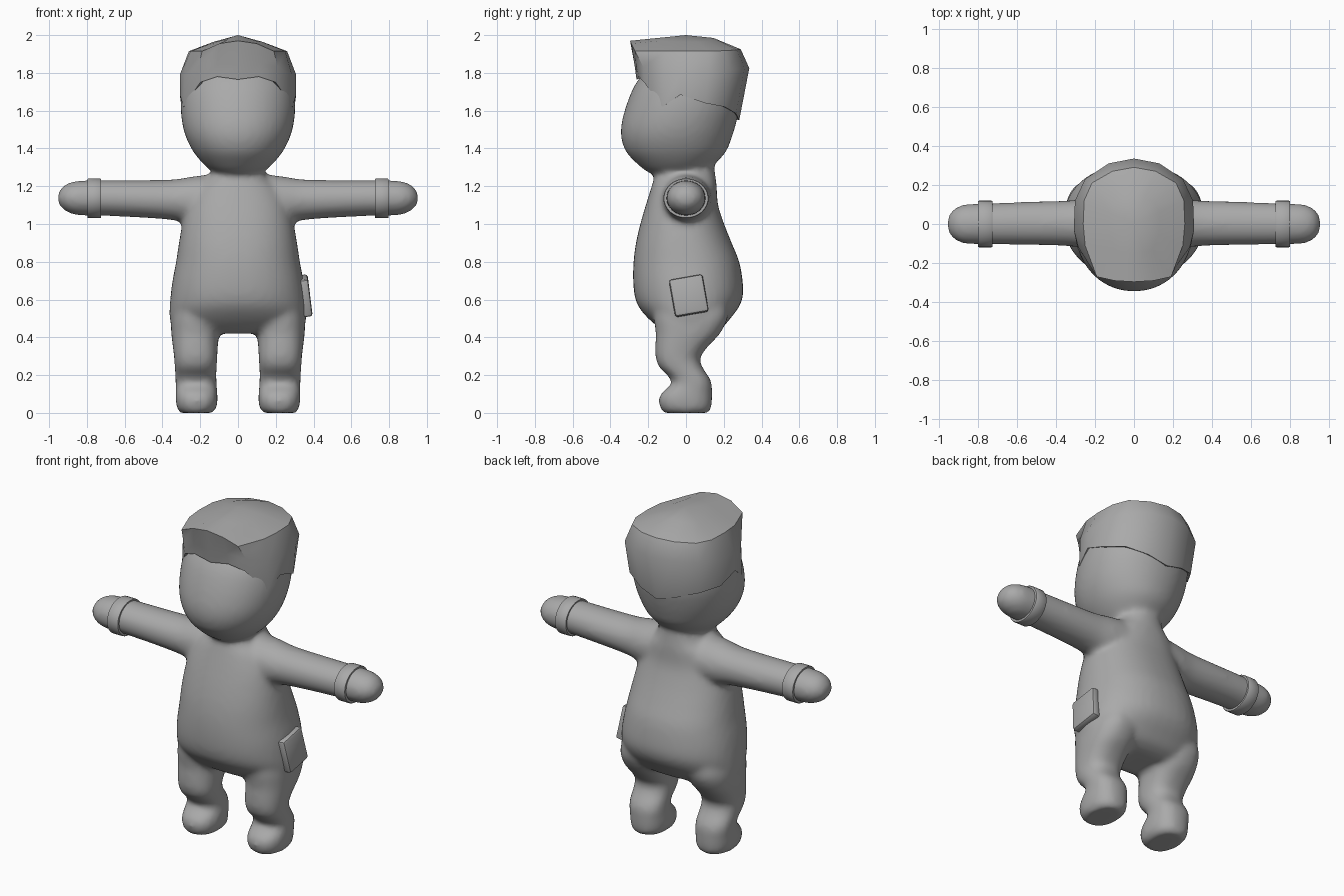
import bpy, bmesh, math
from mathutils import Vector, Matrix

if "Cube" in bpy.data.objects:
    bpy.data.objects.remove(bpy.data.objects["Cube"])

grey = bpy.data.materials.new("plain grey")
grey.diffuse_color = (0.4, 0.4, 0.4, 1)
grey.use_nodes = True
grey.node_tree.nodes["Principled BSDF"].inputs["Base Color"].default_value = grey.diffuse_color


def make_object(name, bm, angle=None):
    bmesh.ops.recalc_face_normals(bm, faces=bm.faces)
    me = bpy.data.meshes.new(name)
    bm.to_mesh(me)
    bm.free()
    me.materials.append(grey)
    ob = bpy.data.objects.new(name, me)
    bpy.context.collection.objects.link(ob)
    if angle is not None:
        bpy.ops.object.select_all(action='DESELECT')
        bpy.context.view_layer.objects.active = ob
        ob.select_set(True)
        bpy.ops.object.shade_smooth_by_angle(angle=math.radians(angle))
    return ob


def refine(rows, steps=4):
    """Catmull-Rom resampling of a list of rings."""
    out = []
    for i in range(len(rows) - 1):
        p = [rows[max(0, min(len(rows) - 1, i + k))] for k in (-1, 0, 1, 2)]
        for s in range(steps):
            t = s / steps
            out.append([0.5 * (2 * b + (c - a) * t + (2 * a - 5 * b + 4 * c - d) * t * t
                               + (3 * b - a - 3 * c + d) * t ** 3) for a, b, c, d in zip(*p)])
    return out + [rows[-1]]


def loft(bm, rows, power=2.0, axis='z', side=1, sides=40):
    """Rows are (position along axis, low u, high u, low v, high v)."""
    rings = []
    for w, u0, u1, v0, v1 in refine(rows):
        ring = []
        for k in range(sides):
            a = 2 * math.pi * k / sides
            c, s = math.cos(a), math.sin(a)
            u = (u0 + u1) / 2 + (u1 - u0) / 2 * math.copysign(abs(c) ** (2 / power), c)
            v = (v0 + v1) / 2 + (v1 - v0) / 2 * math.copysign(abs(s) ** (2 / power), s)
            co = (u * side, v, w) if axis == 'z' else (w * side, u, v)
            ring.append(bm.verts.new(co))
        rings.append(ring)
    for a, b in zip(rings, rings[1:]):
        for k in range(sides):
            bm.faces.new((a[k], a[k - 1], b[k - 1], b[k]))
    bm.faces.new(rings[0])
    bm.faces.new(rings[-1][::-1])


# Body: torso, head, legs and arms fused into one smooth skin
bm = bmesh.new()
torso = [(0.42, .26, -.09, .13), (0.45, .335, -.14, .19), (0.50, .362, -.20, .235),
         (0.56, .362, -.25, .28), (0.62, .357, -.272, .302), (0.70, .347, -.28, .30),
         (0.80, .328, -.278, .282), (0.90, .313, -.265, .242), (1.00, .295, -.242, .202),
         (1.10, .27, -.213, .17), (1.19, .225, -.185, .163), (1.24, .165, -.17, .158),
         (1.30, .135, -.155, .15), (1.40, .125, -.13, .14)]
loft(bm, [(z, -x, x, f, b) for z, x, f, b in torso], 2.25)
head = [(1.255, .07, -.15, .06), (1.28, .135, -.21, .11), (1.32, .185, -.26, .155),
        (1.38, .235, -.316, .21), (1.45, .272, -.342, .24), (1.52, .293, -.343, .262),
        (1.60, .303, -.325, .28), (1.68, .301, -.297, .28), (1.74, .29, -.268, .27),
        (1.80, .26, -.225, .24), (1.86, .19, -.16, .18), (1.88, .10, -.08, .10)]
loft(bm, [(z, -x, x, f, b) for z, x, f, b in head], 2.1)
leg = [(0, .135, .305, -.115, .115), (.025, .115, .322, -.135, .133), (.07, .108, .33, -.145, .138),
       (.11, .11, .33, -.125, .138), (.15, .113, .33, -.08, .137), (.19, .114, .332, -.09, .122),
       (.24, .113, .335, -.14, .088), (.29, .11, .338, -.16, .075), (.35, .107, .345, -.162, .115),
       (.42, .10, .353, -.16, .18), (.50, .09, .355, -.17, .22), (.56, .10, .34, -.17, .22)]
arm = [(.05, -.15, .15, 1.00, 1.27), (.15, -.14, .14, .99, 1.262), (.25, -.125, .13, 1.00, 1.25),
       (.34, -.113, .12, 1.02, 1.236), (.50, -.108, .115, 1.033, 1.232), (.70, -.105, .108, 1.043, 1.232),
       (.83, -.103, .103, 1.045, 1.23), (.88, -.097, .097, 1.054, 1.222), (.92, -.077, .077, 1.073, 1.205),
       (.945, -.047, .047, 1.10, 1.175), (.955, -.015, .015, 1.125, 1.15)]
for side in (1, -1):
    loft(bm, leg, 2.4, 'z', side)
    loft(bm, arm, 2.0, 'x', side)
body = make_object("body", bm)
remesh = body.modifiers.new("fuse", 'REMESH')
remesh.mode = 'VOXEL'
remesh.voxel_size = 0.016
remesh.use_smooth_shade = True
blend = body.modifiers.new("blend", 'SMOOTH')
blend.factor = 0.5
blend.iterations = 8

# Hair: faceted cap, half outlines run from the front middle to the back middle
hem = [(0, -.262, 1.765), (.11, -.25, 1.78), (.20, -.222, 1.75), (.288, -.125, 1.62),
       (.308, -.03, 1.685), (.302, .10, 1.64), (.235, .205, 1.62), (.12, .265, 1.585), (0, .282, 1.55)]
bulge = [(0, -.272, 1.84), (.11, -.265, 1.85), (.21, -.225, 1.83), (.285, -.12, 1.79),
         (.308, -.03, 1.79), (.302, .12, 1.80), (.25, .23, 1.815), (.13, .31, 1.825), (0, .335, 1.825)]
rim = [(0, -.296, 1.97), (.10, -.29, 1.955), (.19, -.27, 1.915), (.25, -.11, 1.915),
       (.26, 0, 1.915), (.255, .12, 1.915), (.215, .21, 1.918), (.11, .27, 1.922), (0, .29, 1.925)]
inner = [(x * .5, y * .5, 1.985 - abs(x) * .08) for x, y, z in rim]
tuck = [(x * .85, y * .85, z + .01) for x, y, z in hem]
bm = bmesh.new()
rings = []
for half in (tuck, hem, bulge, rim, inner):
    full = half + [(-x, y, z) for x, y, z in half[-2:0:-1]]
    rings.append([bm.verts.new(p) for p in full])
n = len(rings[0])
for a, b in zip(rings, rings[1:]):
    for k in range(n):
        bm.faces.new((a[k - 1], a[k], b[k], b[k - 1]))
for ring, top in ((rings[0], (0, 0, 1.75)), (rings[-1], (0, 0, 2.0))):
    mid = bm.verts.new(top)
    for k in range(n):
        bm.faces.new((ring[k - 1], ring[k], mid))
make_object("hair", bm, 38)

# Cuffs: flat bands near the hands
for side, label in ((1, "right"), (-1, "left")):
    bm = bmesh.new()
    profile = [(.725, .095), (.725, .108), (.73, .111), (.792, .111), (.797, .108), (.797, .095)]
    rings = []
    for x, r in profile:
        rings.append([bm.verts.new((x * side, 1.08 * r * math.cos(a), 1.136 + .95 * r * math.sin(a)))
                      for a in (2 * math.pi * k / 32 for k in range(32))])
    for a, b in zip(rings, rings[1:] + rings[:1]):
        for k in range(32):
            bm.faces.new((a[k - 1], a[k], b[k], b[k - 1]))
    make_object(label + "_cuff", bm, 40)

# Pouch: rounded slab tilted on the hip
bm = bmesh.new()
bmesh.ops.create_cube(bm, size=1, matrix=Matrix.Diagonal((.05, .18, .20, 1)))
bmesh.ops.bevel(bm, geom=bm.edges[:], offset=.014, segments=2, profile=.5, affect='EDGES')
pouch = make_object("hip_pouch", bm, 40)
pouch.matrix_world = (Matrix.Translation((.357, .015, .62)) @ Matrix.Rotation(math.radians(-7), 4, 'Y')
                      @ Matrix.Rotation(math.radians(10), 4, 'X'))
